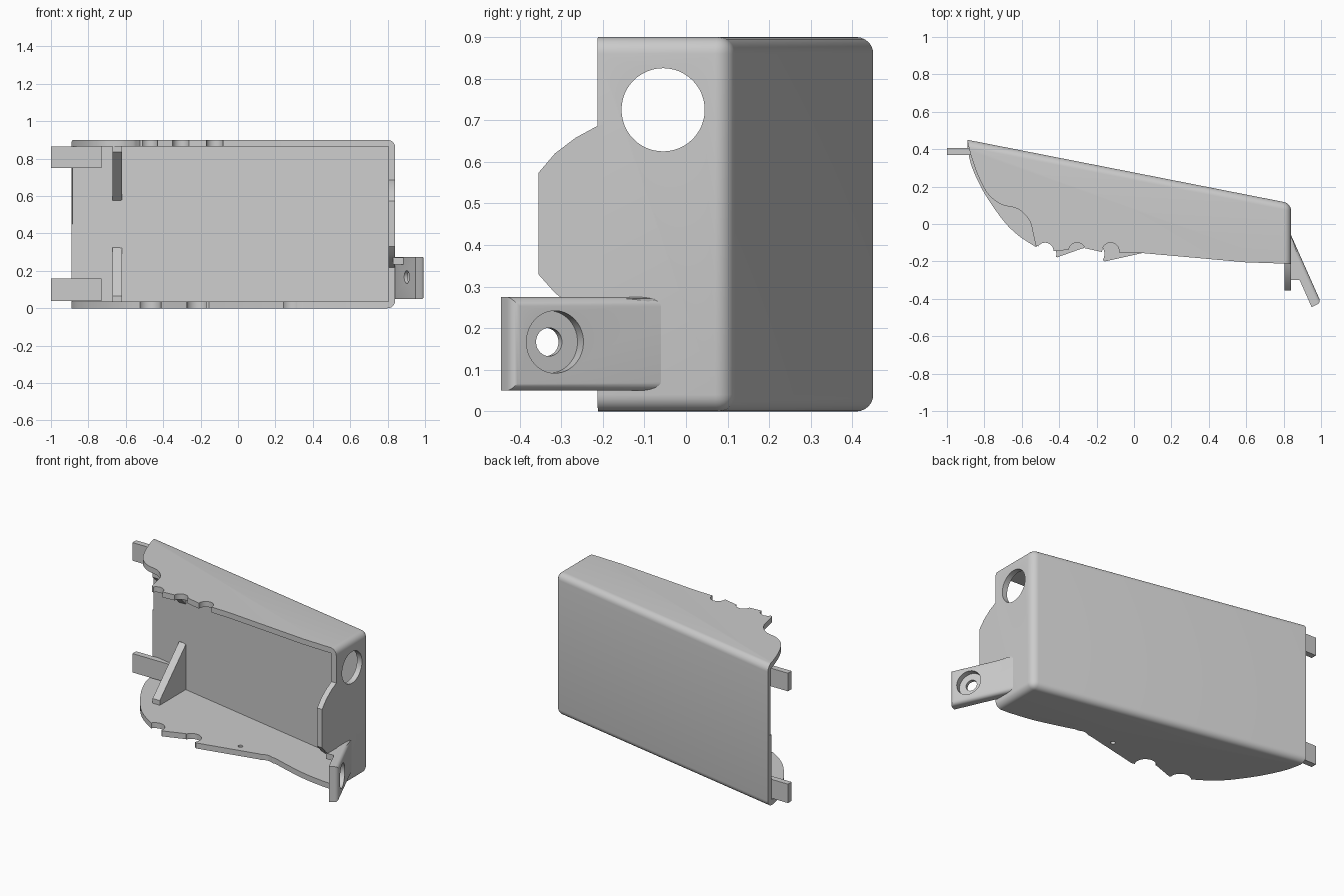
import bpy, bmesh, math
from mathutils import Vector, Matrix

cube = bpy.data.objects.get("Cube")
if cube:
    bpy.data.objects.remove(cube, do_unlink=True)

grey = bpy.data.materials.new("plain_grey")
grey.use_nodes = True
COLOUR = (0.6, 0.6, 0.6, 1)
grey.diffuse_color = COLOUR
grey.node_tree.nodes["Principled BSDF"].inputs["Base Color"].default_value = COLOUR

T = 0.035          # wall thickness
H = 0.9            # housing height
BACK_LEFT, BACK_RIGHT = Vector((-0.89, 0.45)), Vector((0.84, 0.11))


def prism(name, outline, lo, hi, axis="z", round_edges=None, radius=0.04):
    """Extrude an outline along z (points x, y) or along x (points y, z)."""
    place = (lambda p, h: (p[0], p[1], h)) if axis == "z" else (lambda p, h: (h, p[0], p[1]))
    bm = bmesh.new()
    base = bm.faces.new([bm.verts.new(place(p, lo)) for p in outline])
    top = bmesh.ops.extrude_face_region(bm, geom=[base])["geom"]
    shift = Vector(place((0, 0), hi - lo))
    bmesh.ops.translate(bm, vec=shift, verts=[v for v in top if isinstance(v, bmesh.types.BMVert)])
    bmesh.ops.recalc_face_normals(bm, faces=bm.faces)
    if round_edges:
        edges = [e for e in bm.edges if round_edges(*[v.co for v in e.verts])]
        bmesh.ops.bevel(bm, geom=edges, offset=radius, segments=6, profile=0.5, affect="EDGES")
    return finish(name, bm)


def cylinder(name, centre, direction, radius, length):
    bm = bmesh.new()
    turn = Vector((0, 0, 1)).rotation_difference(Vector(direction)).to_matrix().to_4x4()
    bmesh.ops.create_cone(bm, cap_ends=True, segments=48, radius1=radius, radius2=radius,
                          depth=length, matrix=Matrix.Translation(centre) @ turn)
    return finish(name, bm)


def finish(name, bm):
    mesh = bpy.data.meshes.new(name)
    bm.to_mesh(mesh)
    bm.free()
    mesh.materials.append(grey)
    obj = bpy.data.objects.new(name, mesh)
    bpy.context.collection.objects.link(obj)
    return obj


def cut(obj, *cutters):
    """Subtract the cutters, keep the result as plain mesh and drop the cutters."""
    for c in cutters:
        c.hide_render = True
        mod = obj.modifiers.new("cut", "BOOLEAN")
        mod.object, mod.operation, mod.solver = c, "DIFFERENCE", "EXACT"
    graph = bpy.context.evaluated_depsgraph_get()
    mesh = bpy.data.meshes.new_from_object(obj.evaluated_get(graph))
    obj.modifiers.clear()
    obj.data = mesh
    for c in cutters:
        bpy.data.objects.remove(c, do_unlink=True)


def smooth(points, steps=6):
    """Catmull-Rom curve through the points."""
    pts = [Vector(p) for p in points]
    pts = [pts[0]] + pts + [pts[-1]]
    out = []
    for a, b, c, d in zip(pts, pts[1:], pts[2:], pts[3:]):
        for i in range(steps):
            t = i / steps
            out.append(0.5 * (2 * b + (c - a) * t + (2 * a - 5 * b + 4 * c - d) * t * t
                              + (3 * b - a - 3 * c + d) * t ** 3))
    return out + [pts[-1]]


# Housing: rounded block, hollowed out and open at the front and left
housing = prism(
    "housing", [BACK_LEFT, BACK_RIGHT, (0.84, -0.5), (-0.89, -0.5)], 0, H,
    round_edges=lambda a, b: not (a.y < -0.4 and b.y < -0.4) and not (a.x < -0.8 and b.x < -0.8))
slope = (BACK_RIGHT.y - BACK_LEFT.y) / (BACK_RIGHT.x - BACK_LEFT.x)
inner_y = lambda x: BACK_LEFT.y + slope * (x - BACK_LEFT.x) - T * 1.02
hollow = prism("hollow", [(-1.2, inner_y(-1.2)), (0.84 - T, inner_y(0.84 - T)),
                          (0.84 - T, -0.8), (-1.2, -0.8)], T, H - T)

# Front outlines of the top and bottom plates
top_edge = smooth([(-0.89, 0.44), (-0.87, 0.36), (-0.83, 0.25), (-0.78, 0.16), (-0.71, 0.105),
                   (-0.62, 0.08), (-0.56, 0.02), (-0.54, -0.05), (-0.525, -0.115)])
top_edge += [(-0.43, -0.145), (-0.26, -0.13), (-0.17, -0.15), (0.04, -0.155), (0.6, -0.205)]
bottom_edge = smooth([(-0.89, 0.4), (-0.865, 0.3), (-0.8, 0.165), (-0.7, 0.02),
                      (-0.62, -0.06), (-0.53, -0.12)])
bottom_edge += [(-0.41, -0.178), (-0.275, -0.13), (-0.155, -0.2), (0.225, -0.115)]
bottom_edge += smooth([(0.34, -0.11), (0.45, -0.145), (0.6, -0.185), (0.75, -0.208)])
surround = [(0.84, -0.213), (1.2, -0.213), (1.2, -0.9), (-1.2, -0.9), (-1.2, 0.46), (-0.9, 0.46)]
top_trim = prism("top_trim", top_edge + surround, H / 2, 1.2)
bottom_trim = prism("bottom_trim", bottom_edge + surround, -0.2, H / 2)

# Scalloped notches, the cable hole and a small pin hole
UP = (0, 0, 1)
notches = [cylinder("notch", (x, -0.145, H), UP, 0.045, 0.3) for x in (-0.475, -0.305, -0.125)]
notches += [cylinder("notch", (x, -0.16, 0), UP, 0.06, 0.3) for x in (-0.475, -0.218, 0.282)]
notches.append(cylinder("pin_hole", (0.08, -0.09, 0), UP, 0.014, 0.3))
cable_hole = cylinder("cable_hole", (0.82, -0.055, 0.725), (1, 0, 0), 0.1, 0.2)
cut(housing, hollow, top_trim, bottom_trim, cable_hole, *notches)

# Tongue on the front of the side wall
tongue = prism("side_tongue", [(-0.2, 0.69), (-0.215, 0.685), (-0.265, 0.658), (-0.315, 0.62),
                               (-0.355, 0.573), (-0.355, 0.33), (-0.315, 0.285),
                               (-0.265, 0.245), (-0.215, 0.22), (-0.2, 0.215)],
               0.84 - T, 0.84, axis="x")

# Hooks and inner gussets, one pair low and one pair high
hook = [(-1, 0.368), (-0.73, 0.368), (-0.73, 0.405), (-1, 0.405)]
prism("lower_hook", hook, 0.04, 0.16)
prism("upper_hook", hook, 0.75, 0.865)
gusset = [(0.385, 0.03), (0.385, 0.325), (0.365, 0.325), (0.1, 0.065), (0.1, 0.03)]
prism("lower_gusset", gusset, -0.67, -0.62, axis="x")
prism("upper_gusset", [(y, H - z) for y, z in gusset], -0.67, -0.62, axis="x")

# Slanted mounting ear with a countersunk screw hole
ear = prism("mounting_ear", [(0.82, -0.015), (1.0, -0.42), (0.95, -0.445), (0.82, -0.152)],
            0.05, 0.275, radius=0.022,
            round_edges=lambda a, b: a.y < -0.4 and b.y < -0.4 and a.x > 0.98 and b.x > 0.98
            or abs(a.z - b.z) < 0.01 and a.x + b.x > 1.8 and abs(a.y - b.y) > 0.35)
normal = Vector((0.914, 0.406, 0))
seat = Vector((0.953, -0.315, 0.167))
cut(ear, cylinder("recess", seat, normal, 0.075, 0.07),
    cylinder("screw_hole", seat, normal, 0.034, 0.3))
prism("ear_web", [(0.83, -0.06), (0.85, -0.09), (0.9, -0.25), (0.885, -0.3), (0.83, -0.3)],
      0.235, 0.272)

for obj in [o for o in bpy.context.collection.objects if o.type == "MESH" and grey.name in o.data.materials]:
    bpy.ops.object.select_all(action="DESELECT")
    obj.select_set(True)
    bpy.context.view_layer.objects.active = obj
    bpy.ops.object.shade_smooth_by_angle(angle=math.radians(30))
